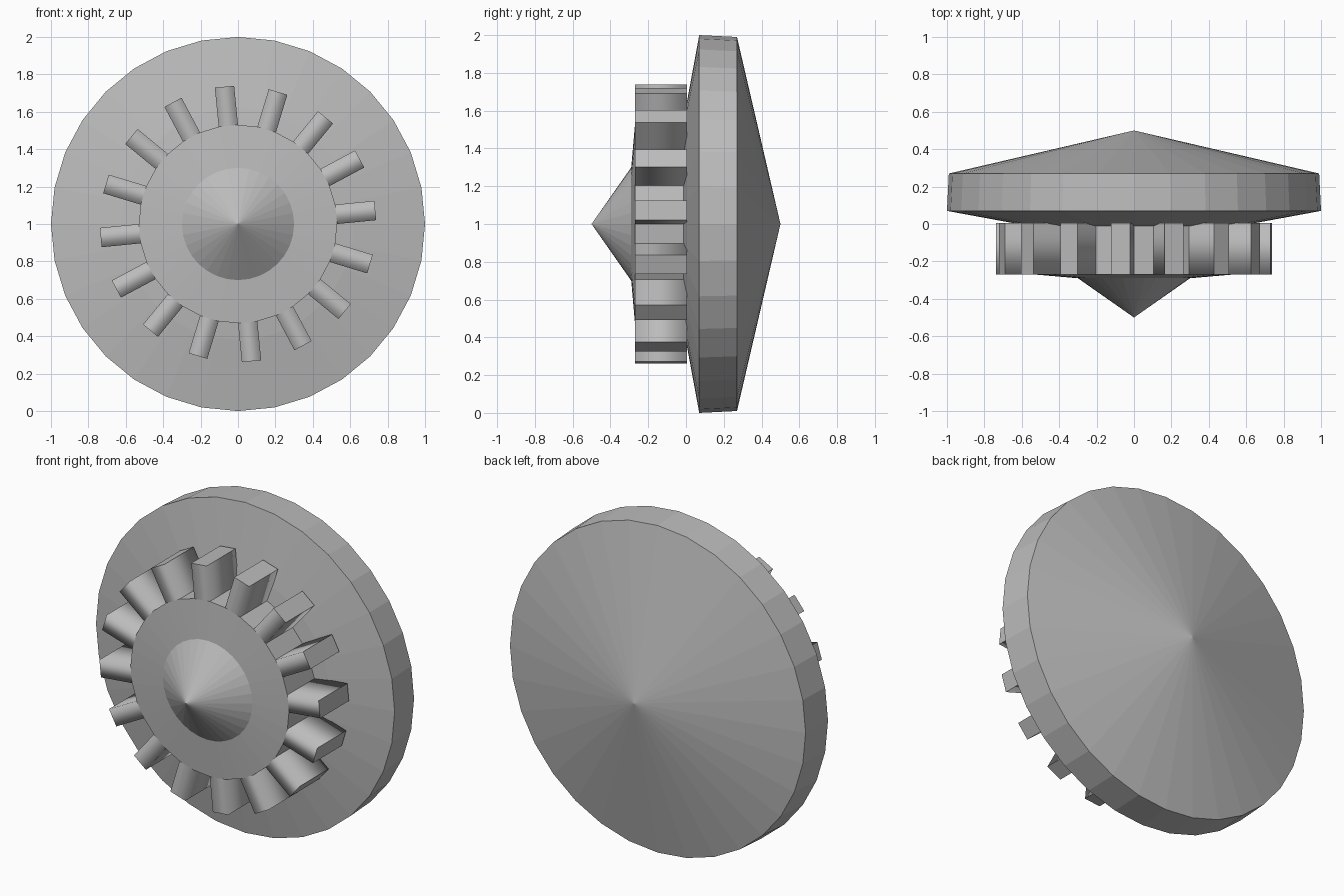
import bpy, bmesh, math
from mathutils import Vector

cube = bpy.data.objects.get("Cube")
if cube:
    bpy.data.objects.remove(cube, do_unlink=True)

SIDES = 32
AXIS_Z = 1.0

grey = bpy.data.materials.new("plain grey")
grey.use_nodes = True
grey.diffuse_color = (0.5, 0.5, 0.5, 1)
grey.node_tree.nodes["Principled BSDF"].inputs["Base Color"].default_value = grey.diffuse_color


def lathe(profile):
    """Spin (radius, y) points around the front-to-back axis; returns mesh and side rows."""
    bm = bmesh.new()
    rings = []
    for r, y in profile:
        if r == 0:
            rings.append([bm.verts.new((0, y, AXIS_Z))] * SIDES)
        else:
            angles = [math.tau * i / SIDES for i in range(SIDES)]
            rings.append([bm.verts.new((r * math.cos(a), y, AXIS_Z + r * math.sin(a)))
                          for a in angles])
    rows = []
    for a, b in zip(rings, rings[1:]):
        row = []
        for i in range(SIDES):
            j = (i + 1) % SIDES
            corners = dict.fromkeys((a[i], a[j], b[j], b[i]))
            row.append(bm.faces.new(list(corners)))
        rows.append(row)
    bmesh.ops.recalc_face_normals(bm, faces=bm.faces)
    return bm, rows


def finish(bm, name):
    mesh = bpy.data.meshes.new(name)
    bm.to_mesh(mesh)
    bm.free()
    mesh.materials.append(grey)
    bpy.context.collection.objects.link(bpy.data.objects.new(name, mesh))


# Large disc with a bevelled front and a shallow pointed back
bm, _ = lathe([(0, -0.02), (0.53, -0.012), (0.62, 0.0), (1.0, 0.07), (0.99, 0.27), (0, 0.5)])
finish(bm, "disc")

# Toothed hub: every other wall face is drawn straight outwards
bm, rows = lathe([(0.3, -0.29), (0.53, -0.27), (0.53, 0.005), (0, 0.005)])
for wall in rows[1][::2]:
    centre = wall.calc_center_median()
    outward = Vector((centre.x, 0, centre.z - AXIS_Z)).normalized()
    before = set(bm.faces)
    result = bmesh.ops.extrude_face_region(bm, geom=[wall])
    tip = [v for v in result["geom"] if isinstance(v, bmesh.types.BMVert)]
    bmesh.ops.translate(bm, verts=tip, vec=outward * 0.21)
    if wall.is_valid:
        bm.faces.remove(wall)
    # soft shading on the tooth sides, flat tip
    for face in set(bm.faces) - before:
        face.smooth = not all(v in tip for v in face.verts)
finish(bm, "toothed_hub")

# Pointed nose in front of the hub
bm, _ = lathe([(0, -0.5), (0.3, -0.29)])
finish(bm, "nose_cone")
